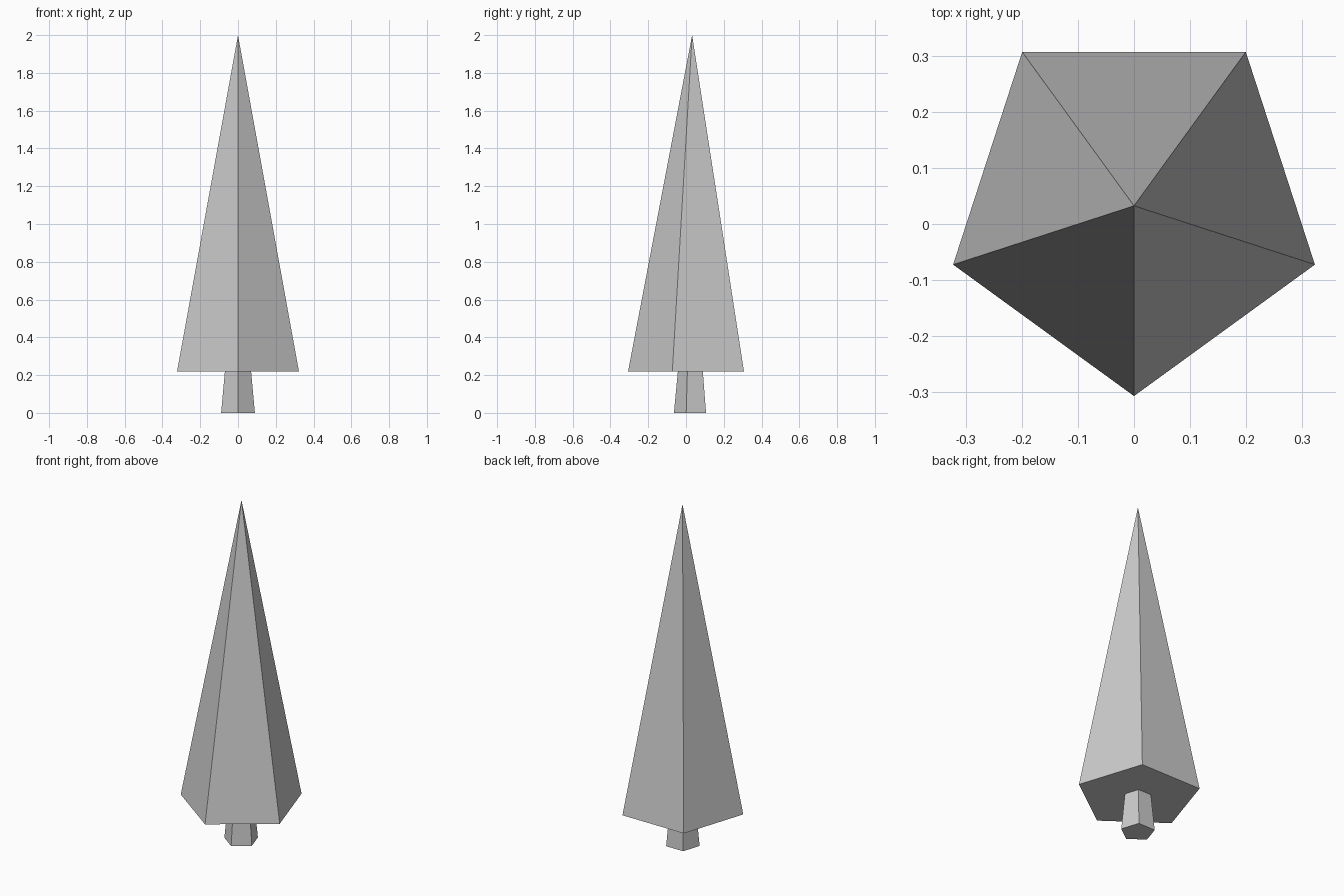
import bpy
from math import pi

cube = bpy.data.objects.get("Cube")
if cube:
    bpy.data.objects.remove(cube, do_unlink=True)

# Single plain grey for the whole tree
GREY = (0.6, 0.6, 0.6, 1.0)
grey = bpy.data.materials.new("plain_grey")
grey.use_nodes = True
grey.diffuse_color = GREY
grey.node_tree.nodes["Principled BSDF"].inputs["Base Color"].default_value = GREY


def five_sided(name, bottom_radius, top_radius, z_low, z_high, y):
    """Tapered pentagonal solid with one corner pointing to the front."""
    bpy.ops.mesh.primitive_cone_add(
        vertices=5, radius1=bottom_radius, radius2=top_radius,
        depth=z_high - z_low, location=(0, y, (z_low + z_high) / 2),
        rotation=(0, 0, pi))
    part = bpy.context.object
    part.name = name
    part.data.materials.append(grey)
    bpy.ops.object.transform_apply(location=True, rotation=True, scale=True)
    bpy.ops.object.shade_flat()


# Trunk and foliage
five_sided("trunk", 0.094, 0.073, 0, 0.22, 0.03)
five_sided("foliage", 0.339, 0, 0.22, 2, 0.0324)
